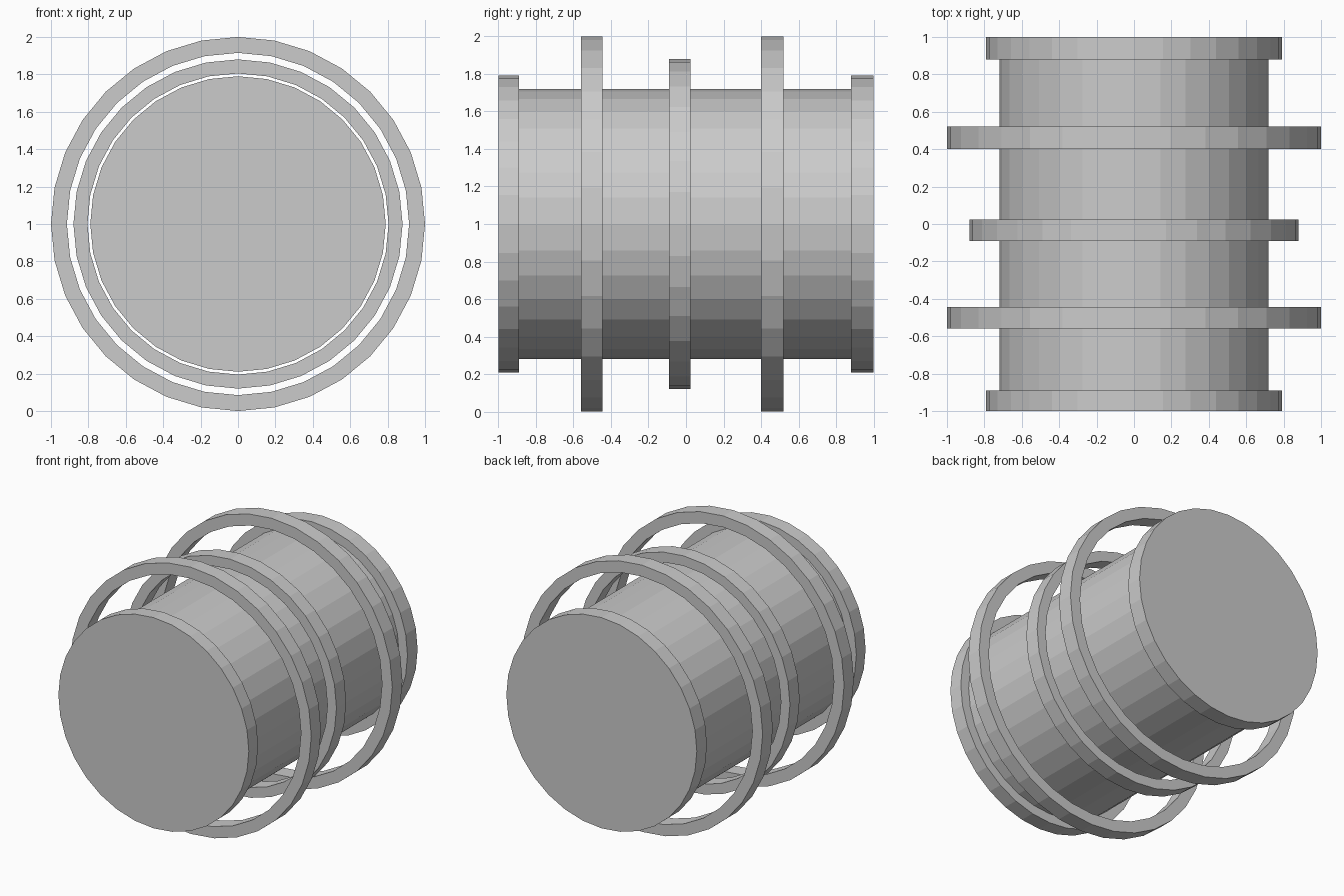
import bpy, bmesh, math

if "Cube" in bpy.data.objects:
    bpy.data.objects.remove(bpy.data.objects["Cube"])

SIDES = 32
CENTRE_Z = 1.0


def lathe(name, profile, closed):
    """Spin (radius, y) points around the y axis; open profiles get end discs."""
    bm = bmesh.new()
    loops = []
    for r, y in profile:
        loops.append([bm.verts.new((r * math.sin(2 * math.pi * i / SIDES), y,
                                    CENTRE_Z + r * math.cos(2 * math.pi * i / SIDES)))
                      for i in range(SIDES)])
    n = len(loops)
    for k in range(n if closed else n - 1):
        a, b = loops[k], loops[(k + 1) % n]
        for i in range(SIDES):
            j = (i + 1) % SIDES
            bm.faces.new((a[i], a[j], b[j], b[i]))
    if not closed:
        bm.faces.new(loops[0])
        bm.faces.new(loops[-1])
    bmesh.ops.recalc_face_normals(bm, faces=bm.faces)
    mesh = bpy.data.meshes.new(name)
    bm.to_mesh(mesh)
    bm.free()
    obj = bpy.data.objects.new(name, mesh)
    bpy.context.collection.objects.link(obj)
    return obj


def disc(name, r, y0, y1):
    return lathe(name, [(r, y0), (r, y1)], False)


def ring(name, outer, inner, y0, y1):
    return lathe(name, [(outer, y0), (outer, y1), (inner, y1), (inner, y0)], True)


# Drum body and its two end caps
disc("drum_body", 0.72, -0.89, 0.88)
disc("front_cap", 0.79, -1.0, -0.89)
disc("back_cap", 0.79, 0.88, 1.0)

# Free-floating hoops around the drum
ring("front_hoop", 1.0, 0.915, -0.56, -0.445)
ring("middle_hoop", 0.88, 0.805, -0.09, 0.025)
ring("back_hoop", 1.0, 0.915, 0.40, 0.52)
